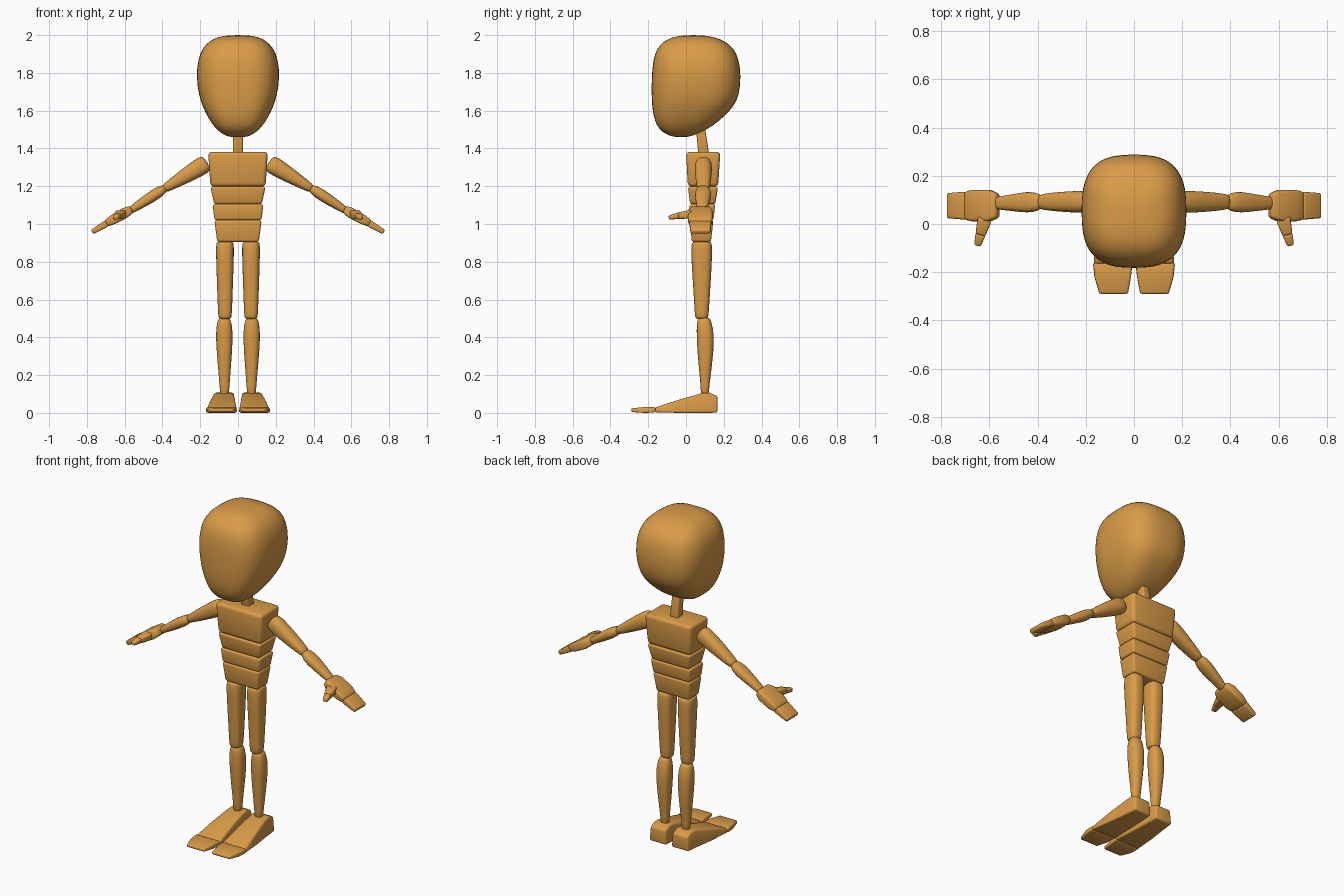
import bpy, bmesh, math
from mathutils import Vector

wood = bpy.data.materials.new("warm wood")
wood.diffuse_color = (0.70, 0.33, 0.065, 1)


def build(name, rings, bevel=0.0, mirror=False, smooth=0):
    """Skin a list of point rings, cap both ends, round the hard edges."""
    bm = bmesh.new()
    loops = [[bm.verts.new(p) for p in ring] for ring in rings]
    n = len(loops[0])
    for a, b in zip(loops, loops[1:]):
        for i in range(n):
            j = (i + 1) % n
            bm.faces.new((a[i], a[j], b[j], b[i]))
    bm.faces.new(loops[0][::-1])
    bm.faces.new(loops[-1])
    bmesh.ops.recalc_face_normals(bm, faces=bm.faces)
    if bevel:
        hard = [e for e in bm.edges if e.calc_face_angle(0) > 0.5]
        bmesh.ops.bevel(bm, geom=hard, offset=bevel, segments=3, profile=0.5,
                        affect='EDGES', clamp_overlap=True)
    mesh = bpy.data.meshes.new(name)
    bm.to_mesh(mesh)
    bm.free()
    mesh.materials.append(wood)
    ob = bpy.data.objects.new(name, mesh)
    bpy.context.collection.objects.link(ob)
    bpy.ops.object.select_all(action='DESELECT')
    ob.select_set(True)
    bpy.context.view_layer.objects.active = ob
    bpy.ops.object.shade_smooth_by_angle(angle=math.radians(50))
    if smooth:
        ob.modifiers.new("smooth", 'SUBSURF').levels = smooth
        ob.modifiers["smooth"].render_levels = smooth
    if mirror:
        ob.modifiers.new("mirror", 'MIRROR')
    return ob


def superellipse(n, power):
    out = []
    for i in range(n):
        t = 2 * math.pi * i / n
        c, s = math.cos(t), math.sin(t)
        out.append((math.copysign(abs(c) ** (2 / power), c),
                    math.copysign(abs(s) ** (2 / power), s)))
    return out


SQUARE = [(-1, -1), (1, -1), (1, 1), (-1, 1)]


def loft(name, p0, p1, sections, u, shape, **kw):
    """Sections are (fraction along p0-p1, half size on u, half size on v, shift on v)."""
    p0, p1, u = Vector(p0), Vector(p1), Vector(u)
    d = (p1 - p0).normalized()
    u = (u - d * u.dot(d)).normalized()
    v = d.cross(u)
    rings = []
    for t, a, b, *shift in sections:
        c = p0.lerp(p1, t) + v * (shift[0] if shift else 0)
        rings.append([c + u * a * x + v * b * y for x, y in shape])
    return build(name, rings, **kw)


X, Y = (1, 0, 0), (0, 1, 0)

# Head: z, half width, front y, back y
head = [(1.460, .035, -.055, .005), (1.467, .065, -.085, .035), (1.485, .095, -.125, .080),
        (1.520, .132, -.156, .145), (1.570, .163, -.172, .203), (1.620, .187, -.180, .252),
        (1.680, .208, -.183, .283), (1.780, .222, -.183, .292), (1.870, .213, -.175, .282),
        (1.930, .190, -.155, .255), (1.970, .150, -.115, .205), (1.990, .110, -.070, .150),
        (2.000, .050, -.010, .085)]
loft("head", (0, 0, 0), (0, 0, 1),
     [(z, w, (b - f) / 2, (b + f) / 2) for z, w, f, b in head],
     X, superellipse(32, 2.8), smooth=1)

# Neck
loft("neck", (0, .095, 1.36), (0, .07, 1.56), [(0, .027, .029), (1, .025, .022)],
     X, SQUARE, bevel=.009)

# Torso blocks: z range, half widths, (front, back) at bottom and at top
for name, z0, z1, w0, w1, y0, y1 in [
        ("upper_chest", 1.198, 1.382, .146, .158, (.010, .170), (.000, .182)),
        ("lower_chest", 1.105, 1.198, .126, .146, (.022, .155), (.010, .170)),
        ("abdomen", 1.020, 1.105, .124, .135, (.022, .145), (.018, .155)),
        ("pelvis", .905, 1.020, .110, .125, (.030, .132), (.022, .145))]:
    loft(name, (0, 0, z0), (0, 0, z1),
         [(0, w0, (y0[1] - y0[0]) / 2, sum(y0) / 2), (1, w1, (y1[1] - y1[0]) / 2, sum(y1) / 2)],
         X, SQUARE, bevel=.020 if name == "upper_chest" else .012)

# Arms
limb = superellipse(20, 2.4)
loft("upper_arm", (.163, .092, 1.325), (.392, .092, 1.185),
     [(0, .022, .026), (.02, .037, .041), (.09, .045, .049), (.3, .046, .046), (.6, .042, .037),
      (.9, .035, .026), (.98, .030, .022), (1, .020, .014)],
     Y, limb, smooth=1, mirror=True)
loft("forearm", (.383, .092, 1.192), (.580, .086, 1.065),
     [(0, .020, .013), (.03, .031, .021), (.15, .041, .028), (.3, .044, .031), (.6, .036, .027),
      (.9, .027, .020), (1, .024, .017)],
     Y, limb, smooth=1, mirror=True)

# Hands
loft("palm", (.563, .076, 1.078), (.700, .076, 1.002),
     [(0, .050, .021), (.25, .064, .028), (.75, .065, .025), (1, .058, .018)],
     Y, SQUARE, bevel=.013, mirror=True)
loft("fingers", (.694, .076, 1.004), (.773, .076, .957),
     [(0, .058, .019), (1, .052, .013)], Y, SQUARE, bevel=.009, mirror=True)
loft("thumb_base", (.618, .025, 1.052), (.637, -.045, 1.043),
     [(0, .030, .022), (1, .021, .017)], X, SQUARE, bevel=.009, mirror=True)
loft("thumb_tip", (.636, -.042, 1.043), (.650, -.090, 1.034),
     [(0, .021, .016), (1, .014, .011)], X, SQUARE, bevel=.008, mirror=True)

# Legs
loft("thigh", (.069, .083, .497), (.069, .083, .908),
     [(0, .025, .026), (.015, .033, .033), (.05, .037, .037), (.35, .041, .044, .001),
      (.75, .047, .055), (.93, .048, .056), (.985, .045, .052), (1, .036, .042)],
     X, superellipse(20, 2.7), smooth=1, mirror=True)
loft("shin", (.071, .1, .09), (.073, .1, .505),
     [(0, .024, .022), (.1, .025, .022), (.35, .034, .034, .002), (.6, .042, .044, .003),
      (.78, .045, .046, .002), (.9, .041, .042, -.002), (.98, .033, .034, -.004),
      (1, .022, .022, -.004)],
     X, limb, smooth=1, mirror=True)


def foot_part(name, stations, bevel):
    """Stations: y, sole inner x, sole outer x, top inner x, top outer x, sole z, top z."""
    build(name, [[(a, y, z0), (b, y, z0), (d, y, z1), (c, y, z1)]
                 for y, a, b, c, d, z0, z1 in stations], bevel=bevel, mirror=True)


# Feet
foot_part("foot", [(.167, .018, .132, .024, .124, .002, .088),
                   (.125, .016, .136, .022, .126, .000, .107),
                   (.085, .014, .140, .022, .128, .000, .104),
                   (-.030, .009, .156, .016, .146, .000, .072),
                   (-.165, .004, .170, .008, .164, .003, .028)], .010)
foot_part("toes", [(-.162, .005, .171, .008, .168, .002, .030),
                   (-.220, .012, .165, .014, .162, .000, .031),
                   (-.290, .024, .145, .027, .142, .005, .024)], .008)
